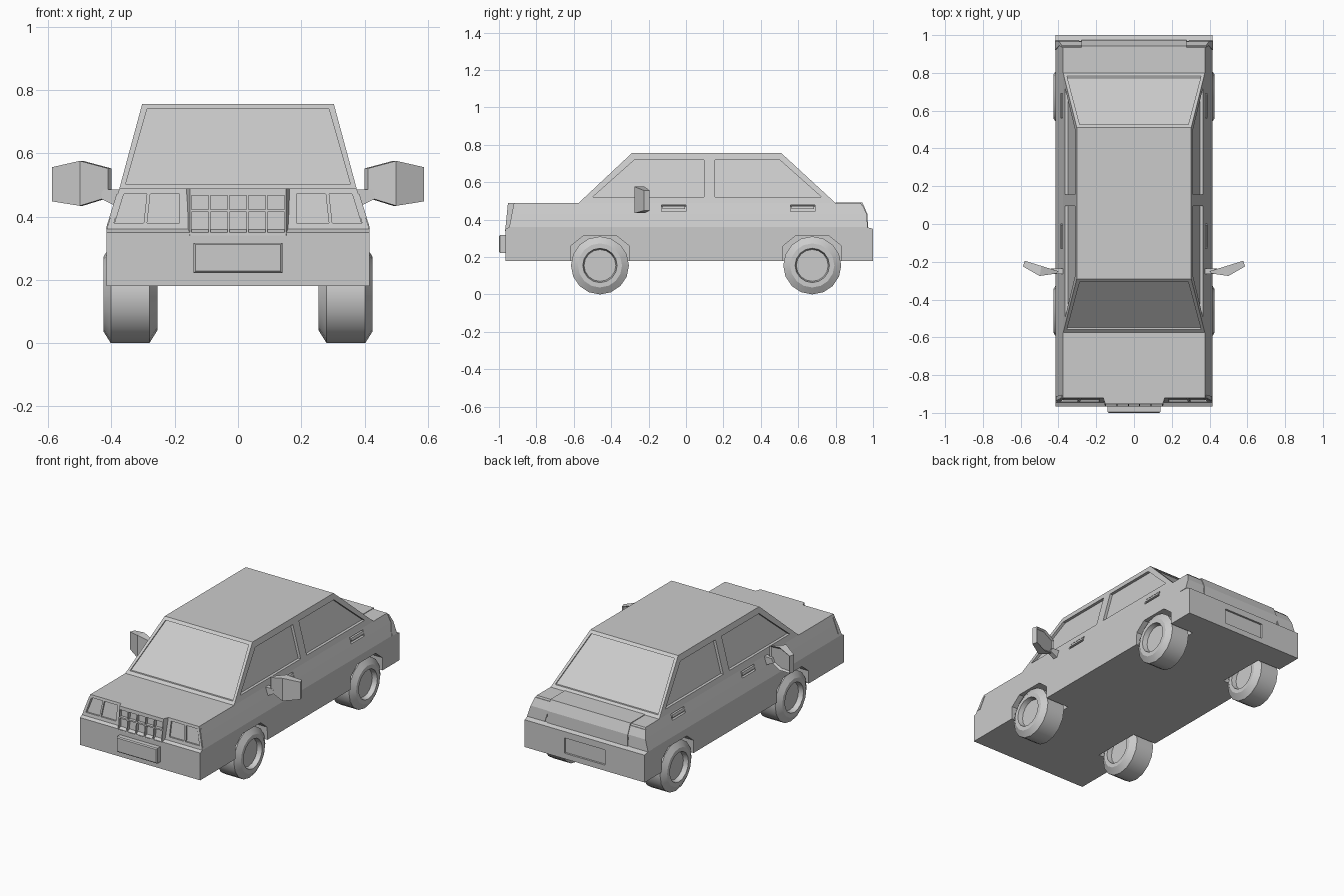
import bpy, bmesh, math
from mathutils import Vector

if "Cube" in bpy.data.objects:
    bpy.data.objects.remove(bpy.data.objects["Cube"])


def finish(name, bm):
    bmesh.ops.recalc_face_normals(bm, faces=bm.faces)
    me = bpy.data.meshes.new(name)
    bm.to_mesh(me)
    bm.free()
    ob = bpy.data.objects.new(name, me)
    bpy.context.collection.objects.link(ob)
    return ob


def bridge(bm, rings):
    for a, b in zip(rings, rings[1:]):
        n = len(a)
        for i in range(n):
            j = (i + 1) % n
            bm.faces.new((a[i], a[j], b[j], b[i]))


def loft(name, levels):
    """Stack of rectangles: (z, front y, back y, half width)."""
    bm = bmesh.new()
    rings = [[bm.verts.new(p) for p in ((-w, f, z), (w, f, z), (w, b, z), (-w, b, z))]
             for z, f, b, w in levels]
    bridge(bm, rings)
    bm.faces.new(rings[0])
    bm.faces.new(rings[-1])
    return finish(name, bm)


def prism(bm, pts, vec):
    a = [bm.verts.new(p) for p in pts]
    b = [bm.verts.new(Vector(p) + Vector(vec)) for p in pts]
    bridge(bm, [a, b])
    bm.faces.new(a)
    return bm.faces.new(b)


def cut(ob, bm):
    cutter = finish("cutter", bm)
    cutter.hide_render = True
    mod = ob.modifiers.new("cut", 'BOOLEAN')
    mod.operation = 'DIFFERENCE'
    mod.solver = 'EXACT'
    mod.object = cutter
    bpy.context.view_layer.objects.active = ob
    bpy.ops.object.modifier_apply(modifier=mod.name)
    bpy.data.objects.remove(cutter)


def rect(a0, a1, b0, b1):
    return [(a0, b0), (a1, b0), (a1, b1), (a0, b1)]


def body_x(z):
    return 0.415 - 0.04 * max(0, z - 0.36) / 0.13


def cabin_t(z):
    return (z - 0.49) / 0.265


def lamp_y(z):
    return -0.945 + 0.025 * (z - 0.36) / 0.13


WHEELS_Y = (-0.46, 0.675)
HANDLES_Y = (-0.13, 0.56)

# Lower body
body = loft("body", [(0.18, -0.965, 1.0, 0.415), (0.35, -0.965, 1.0, 0.415),
                     (0.36, -0.945, 0.968, 0.415), (0.43, lamp_y(0.43), 0.962, body_x(0.43)),
                     (0.488, -0.92, 0.935, 0.375)])
bm = bmesh.new()
for s in (-1, 1):
    # wheel arches
    for wy in WHEELS_Y:
        arch = [(-.158, .15), (-.155, .26), (-.09, .312), (.09, .312), (.155, .26), (.158, .15)]
        prism(bm, [(s * 0.25, wy + y, z) for y, z in arch], (s * 0.3, 0, 0))
    # handle pockets
    for hy in HANDLES_Y:
        prism(bm, [(s * (body_x(z) - 0.015), y, z) for y, z in rect(hy, hy + 0.13, 0.442, 0.478)],
              (s * 0.1, 0, 0))
    # headlight recesses
    for lamp in ([(.185, .38), (.287, .38), (.277, .472), (.185, .472)],
                 [(.298, .38), (.392, .38), (.366, .472), (.288, .472)]):
        prism(bm, [(s * x, lamp_y(z) + 0.01, z) for x, z in lamp], (0, -0.1, 0))
# rear plate recess
prism(bm, [(x, 0.988, z) for x, z in rect(-.14, .14, .215, .31)], (0, 0.1, 0))
cut(body, bm)

# Cabin with recessed windows
cabin = loft("cabin", [(0.47, -0.57, 0.79, 0.365), (0.488, -0.575, 0.80, 0.375),
                       (0.755, -0.29, 0.51, 0.303)])
bm = bmesh.new()
front_win = [(-.50, .52), (-.275, .72), (.095, .72), (.095, .52)]
rear_win = [(.155, .52), (.155, .72), (.50, .72), (.725, .52)]
for s in (-1, 1):
    for win in (front_win, rear_win):
        prism(bm, [(s * (0.375 - 0.072 * cabin_t(z) - 0.018), y, z) for y, z in win],
              (s * 0.1, 0, 0))
glass = [(-.355, .503), (.355, .503), (.287, .74), (-.287, .74)]
prism(bm, [(x, -0.575 + 0.285 * cabin_t(z) + 0.014, z) for x, z in glass], (0, -0.1, 0))
prism(bm, [(x, 0.80 - 0.29 * cabin_t(z) - 0.014, z) for x, z in glass], (0, 0.1, 0))
cut(cabin, bm)

# Trunk lid, slightly proud between the tail lamps
loft("trunk_lid", [(0.345, 0.80, 0.974, 0.277), (0.43, 0.80, 0.97, 0.277),
                   (0.492, 0.80, 0.943, 0.277)])

# Grille block with 5 x 2 openings
bm = bmesh.new()
face = [(-.152, .34), (.152, .34), (.152, .488), (-.152, .488)]
fr = [bm.verts.new((x, -0.967 if z < .4 else -0.952, z)) for x, z in face]
bk = [bm.verts.new((x * 1.12, -0.90, z)) for x, z in face]
bridge(bm, [fr, bk])
bm.faces.new(fr)
bm.faces.new(bk)
grille = finish("grille", bm)
bm = bmesh.new()
for i in range(5):
    x = -0.12 + 0.06 * i
    for z0, z1 in ((.346, .415), (.423, .467)):
        prism(bm, [(a, -0.947 + 0.1 * (b - .346), b) for a, b in rect(x - .027, x + .027, z0, z1)],
              (0, -0.1, 0))
cut(grille, bm)

# Front plate
bm = bmesh.new()
plate = prism(bm, [(x, -0.96, z) for x, z in rect(-.14, .14, .222, .317)], (0, -0.04, 0))
bmesh.ops.bevel(bm, geom=list(plate.edges), offset=0.006, segments=1, affect='EDGES')
finish("front_plate", bm)

for s, side in ((-1, "left"), (1, "right")):
    # Door handle bars
    for hy, where in zip(HANDLES_Y, ("front", "rear")):
        bm = bmesh.new()
        prism(bm, [(s * (body_x(z) - 0.02), y, z) for y, z in rect(hy + .005, hy + .125, .456, .472)],
              (s * 0.023, 0, 0))
        finish(f"{where}_{side}_handle", bm)

    # Side lamps: front marker and tail lamp corner
    bm = bmesh.new()
    prism(bm, [(s * (body_x(z) - 0.02), y, z)
               for y, z in [(-.937, .375), (-.912, .375), (-.905, .472), (-.92, .472)]],
          (s * 0.023, 0, 0))
    finish(f"{side}_front_marker", bm)
    bm = bmesh.new()
    prism(bm, [(s * (body_x(z) - 0.12), y, z)
               for y, z in [(.92, .36), (.971, .36), (.966, .43), (.944, .478), (.935, .478), (.945, .43)]],
          (s * 0.123, 0, 0))
    finish(f"{side}_tail_lamp", bm)

    # Door mirror: bent front shell, recessed glass at the back
    bm = bmesh.new()
    outline = [(.41, .462, -.262), (.41, .552, -.262), (.50, .576, -.275),
               (.588, .556, -.225), (.588, .448, -.225), (.50, .434, -.275)]
    f = [bm.verts.new((s * x, y, z)) for x, z, y in outline]
    b = [bm.verts.new((s * (x - 0.01), -.25 + (x - .41) * .31, z)) for x, z, y in outline]
    bridge(bm, [f, b])
    bm.faces.new((f[0], f[1], f[2], f[5]))
    bm.faces.new((f[2], f[3], f[4], f[5]))
    back = bm.faces.new(b)
    bmesh.ops.recalc_face_normals(bm, faces=bm.faces)
    bmesh.ops.inset_individual(bm, faces=[back], thickness=0.012, depth=-0.01)
    finish(f"{side}_mirror", bm)
    bm = bmesh.new()
    prism(bm, [(s * x, -0.265, z) for x, z in [(.365, .45), (.39, .435), (.44, .46), (.425, .485), (.37, .485)]],
          (0, 0.03, 0))
    finish(f"{side}_mirror_stem", bm)

    # Wheels: turned profile (x, radius)
    profile = [(.285, .085), (.255, .09), (.255, .115), (.28, .155), (.402, .155),
               (.425, .118), (.425, .092), (.395, .085)]
    for wy, where in zip(WHEELS_Y, ("front", "rear")):
        bm = bmesh.new()
        rings = [[bm.verts.new((s * x, wy + r * math.sin(k * math.tau / 16),
                                0.155 - r * math.cos(k * math.tau / 16))) for k in range(16)]
                 for x, r in profile]
        bridge(bm, rings)
        bm.faces.new(rings[0])
        bm.faces.new(rings[-1])
        wheel = finish(f"{where}_{side}_wheel", bm)
        bpy.ops.object.select_all(action='DESELECT')
        wheel.select_set(True)
        bpy.context.view_layer.objects.active = wheel
        bpy.ops.object.shade_smooth_by_angle(angle=math.radians(30))
